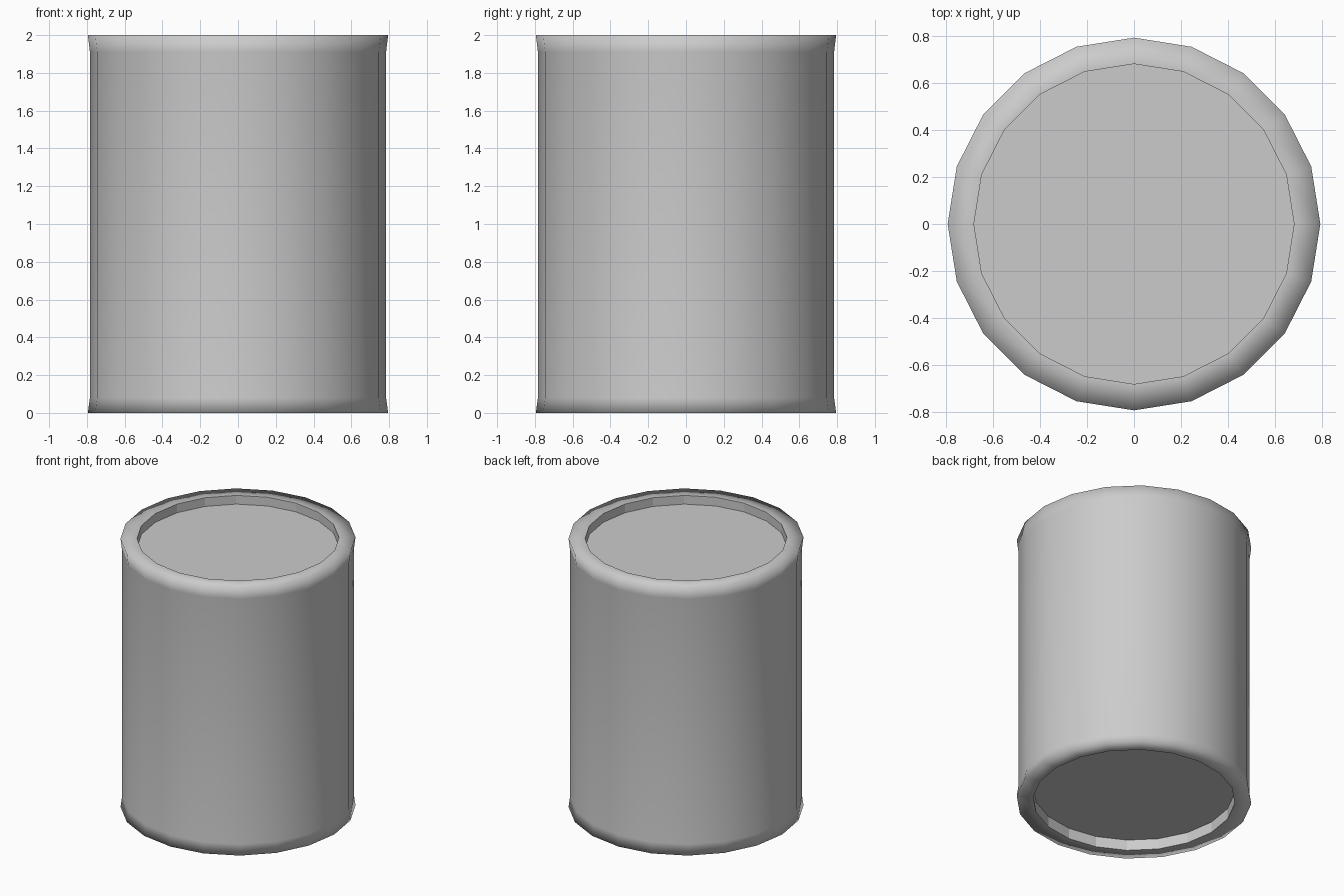
import bpy, bmesh, math

if "Cube" in bpy.data.objects:
    bpy.data.objects.remove(bpy.data.objects["Cube"])

SIDES = 20


def lathe(name, profile):
    """Revolve (radius, z) points and cap both ends with flat discs."""
    bm = bmesh.new()
    rings = []
    for r, z in profile:
        rings.append([bm.verts.new((r * math.cos(2 * math.pi * i / SIDES),
                                    r * math.sin(2 * math.pi * i / SIDES), z))
                      for i in range(SIDES)])
    for a, b in zip(rings, rings[1:]):
        for i in range(SIDES):
            j = (i + 1) % SIDES
            bm.faces.new((a[i], a[j], b[j], b[i]))
    bm.faces.new(rings[0][::-1])
    bm.faces.new(rings[-1])
    bmesh.ops.recalc_face_normals(bm, faces=bm.faces)
    # Smooth everywhere; keep only the recess edges crisp
    for f in bm.faces:
        f.smooth = len(f.verts) == 4
    inner = min(r for r, z in profile) + 0.01
    for e in bm.edges:
        if all(v.co.xy.length < inner for v in e.verts):
            e.smooth = False
    mesh = bpy.data.meshes.new(name)
    bm.to_mesh(mesh)
    bm.free()
    obj = bpy.data.objects.new(name, mesh)
    bpy.context.collection.objects.link(obj)
    return obj


# Can body: recessed base, flared bottom rim, wall, flared top rim, recessed lid
lathe("can_body", [
    (0.683, 0.08), (0.683, 0.0), (0.795, 0.0), (0.784, 0.08),
    (0.784, 1.91), (0.795, 2.0), (0.683, 2.0), (0.683, 1.935),
])
